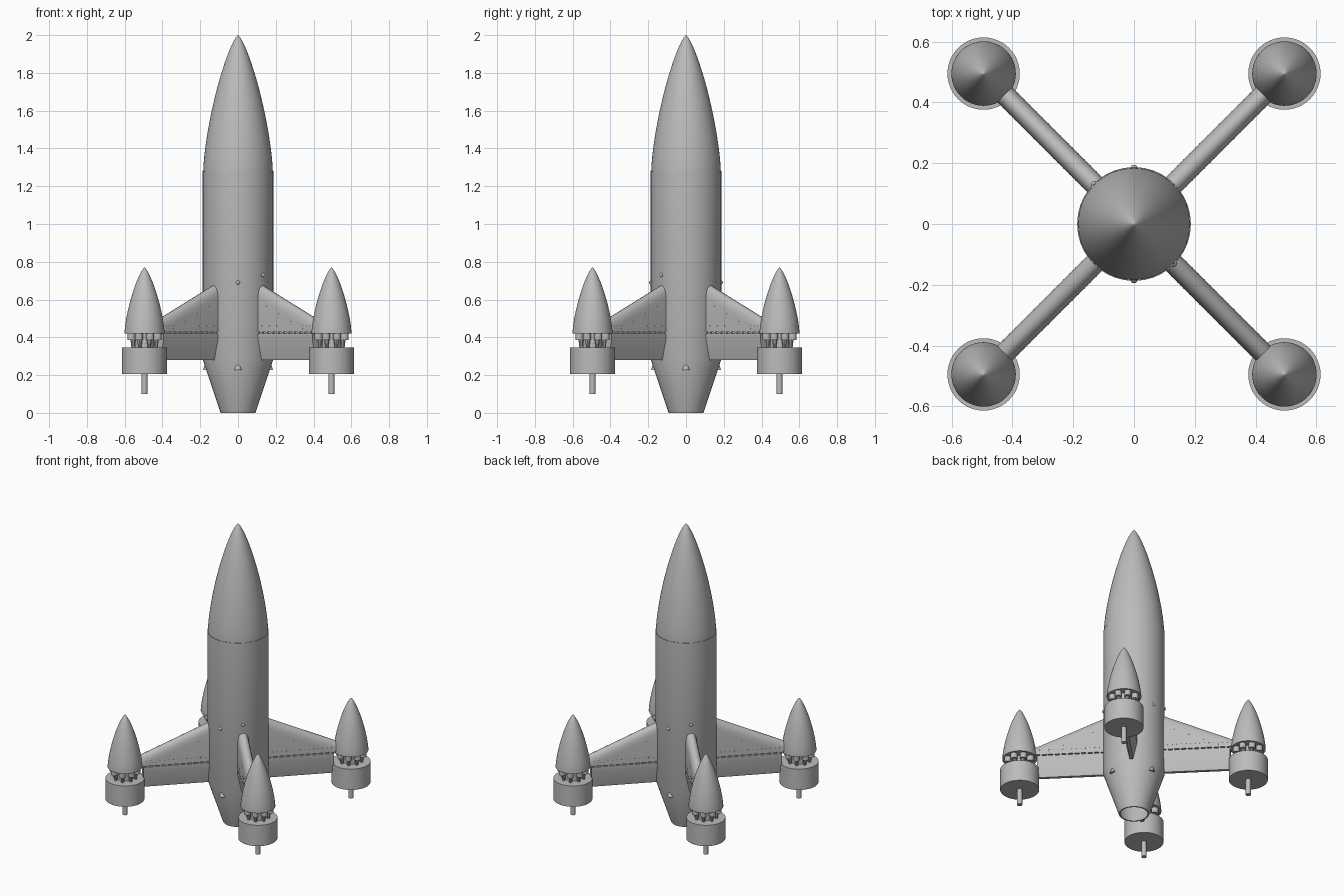
import bpy, bmesh, math
from mathutils import Matrix

cube = bpy.data.objects.get("Cube")
if cube:
    bpy.data.objects.remove(cube, do_unlink=True)

grey = bpy.data.materials.new("hull grey")
grey.use_nodes = True
COLOUR = (0.5, 0.5, 0.5, 1)
grey.diffuse_color = COLOUR
grey.node_tree.nodes["Principled BSDF"].inputs["Base Color"].default_value = COLOUR


def finish(bm, name, turn=0.0):
    """Turn the mesh about the body axis and make a shaded object of it."""
    bmesh.ops.remove_doubles(bm, verts=bm.verts, dist=1e-5)
    bmesh.ops.recalc_face_normals(bm, faces=bm.faces)
    bm.transform(Matrix.Rotation(turn, 4, "Z"))
    me = bpy.data.meshes.new(name)
    bm.to_mesh(me)
    bm.free()
    me.materials.append(grey)
    ob = bpy.data.objects.new(name, me)
    bpy.context.collection.objects.link(ob)
    bpy.ops.object.select_all(action="DESELECT")
    ob.select_set(True)
    bpy.context.view_layer.objects.active = ob
    bpy.ops.object.shade_smooth_by_angle(angle=math.radians(32))
    return ob


def revolve(bm, profile, x=0.0, y=0.0, steps=48):
    """Spin a radius/height profile about a vertical axis."""
    verts = [bm.verts.new((x + r, y, z)) for r, z in profile]
    edges = [bm.edges.new(pair) for pair in zip(verts, verts[1:])]
    bmesh.ops.spin(bm, geom=verts + edges, cent=(x, y, 0), axis=(0, 0, 1),
                   angle=math.tau, steps=steps, use_duplicate=False)


def rod(bm, radius, low, high, x, y=0.0, steps=16):
    revolve(bm, [(0, low), (radius, low), (radius, high), (0, high)], x, y, steps)


def nose(radius, low, high, count=24):
    """Slender rounded nose curve, from its base to its tip."""
    points = []
    for i in range(count + 1):
        a = math.pi * (1 - i / count)
        area = max(0, a - math.sin(2 * a) / 2) / math.pi
        points.append((radius * math.sqrt(area),
                       high - (high - low) * (1 - math.cos(a)) / 2))
    points[-1] = (0, high)
    return points


def loft(bm, start, end, x0, x1):
    """Join two matching y/z outlines along x."""
    a = [bm.verts.new((x0, y, z)) for y, z in start]
    b = [bm.verts.new((x1, y, z)) for y, z in end]
    n = len(a)
    for i in range(n):
        j = (i + 1) % n
        bm.faces.new((a[i], a[j], b[j], b[i]))
    bm.faces.new(a[::-1])
    bm.faces.new(b)


def both_sides(half):
    return half + [(-y, z) for y, z in reversed(half) if y > 0]


def ball(bm, radius, x, y, z, segments=12):
    bmesh.ops.create_uvsphere(bm, u_segments=segments, v_segments=segments // 2,
                              radius=radius, matrix=Matrix.Translation((x, y, z)))


# Main body with a hollow tail
bm = bmesh.new()
tail = [(0, 0.25), (0.16, 0.25), (0.084, 0), (0.092, 0), (0.187, 0.285), (0.187, 1.28)]
revolve(bm, tail + nose(0.184, 1.28, 2.0), steps=72)
finish(bm, "body")

# Small round ports
for turn, height in ((-90, 0.69), (90, 0.69), (-45, 0.73), (135, 0.73)):
    bm = bmesh.new()
    ball(bm, 0.012, 0.183, 0, height)
    finish(bm, "body_port", math.radians(turn))

# Pointed fairings on the tail taper
for k in range(4):
    bm = bmesh.new()
    revolve(bm, [(0, 0.227), (0.02, 0.227), (0, 0.295)], x=0.165, steps=20)
    finish(bm, "tail_fairing", k * math.pi / 2)

ROOT, TIP, POD = 0.1, 0.605, 0.7


def leading_edge(r):
    return 0.675 - 0.44 * (r - 0.185)


def wing_outline(r):
    top = leading_edge(r)
    return both_sides([(0.034, 0.428), (0.034, top - 0.06), (0.031, top - 0.035),
                       (0.024, top - 0.015), (0.013, top - 0.004), (0, top)])


for k in range(4):
    turn = math.pi / 4 + k * math.pi / 2

    # Fin with a rounded leading edge
    bm = bmesh.new()
    loft(bm, wing_outline(ROOT), wing_outline(TIP), ROOT, TIP)
    finish(bm, "fin", turn)

    # Tapered flap below the hinge gap
    bm = bmesh.new()
    flap = both_sides([(0.01, 0.28), (0.034, 0.39), (0.034, 0.42)])
    loft(bm, flap, flap, ROOT, TIP - 0.015)
    finish(bm, "fin_flap", turn)

    # Hinge core and knuckles
    bm = bmesh.new()
    core = both_sides([(0.022, 0.415), (0.022, 0.433)])
    loft(bm, core, core, ROOT, TIP - 0.01)
    knuckle = both_sides([(0.0335, 0.415), (0.0335, 0.433)])
    for i in range(10):
        x = 0.2 + i * 0.04
        loft(bm, knuckle, knuckle, x, x + 0.012)
    finish(bm, "flap_hinge", turn)

    # Rivets
    bm = bmesh.new()
    for side in (-0.0335, 0.0335):
        for i in range(14):
            ball(bm, 0.003, 0.21 + i * 0.028, side, 0.46, 6)
        for i in range(4):
            x = 0.25 + i * 0.09
            ball(bm, 0.003, x, side, leading_edge(x) - 0.08, 6)
    finish(bm, "fin_rivets", turn)

    # Pod nose
    bm = bmesh.new()
    revolve(bm, [(0, 0.42)] + nose(0.106, 0.42, 0.77), x=POD)
    finish(bm, "pod_nose", turn)

    # Pod core, knobs and splayed legs
    bm = bmesh.new()
    rod(bm, 0.05, 0.34, 0.425, POD, steps=32)
    for i in range(8):
        a = (i + 0.5) * math.tau / 8
        c, s = math.cos(a), math.sin(a)
        rod(bm, 0.021, 0.385, 0.425, POD + 0.075 * c, 0.075 * s)
        revolve(bm, [(0, 0.34), (0.008, 0.34), (0.014, 0.39), (0, 0.39)],
                POD + 0.066 * c, 0.066 * s, 10)
    finish(bm, "pod_mount", turn)

    # Pod drum and lower pin
    bm = bmesh.new()
    rod(bm, 0.119, 0.205, 0.345, POD, steps=48)
    finish(bm, "pod_drum", turn)
    bm = bmesh.new()
    rod(bm, 0.016, 0.1, 0.21, POD, steps=20)
    finish(bm, "pod_pin", turn)
